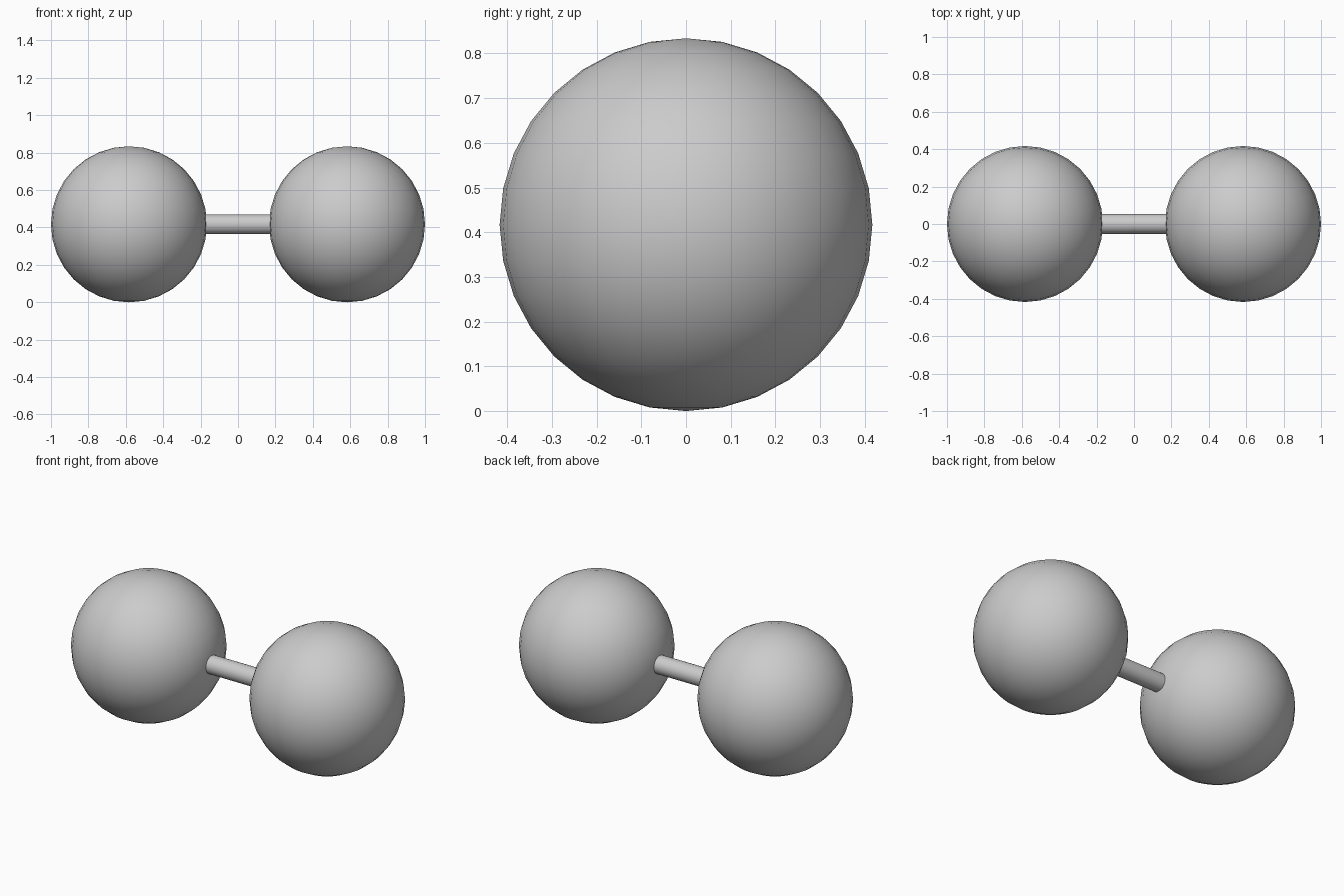
import bpy
import math

if "Cube" in bpy.data.objects:
    bpy.data.objects.remove(bpy.data.objects["Cube"])

R = 0.417        # ball radius
CX = 1.0 - R     # ball centre offset
ROD_R = 0.053


def smooth(obj, name):
    obj.name = name
    bpy.ops.object.shade_smooth_by_angle(angle=math.radians(40))


# Two balls, left and right
for side, name in ((-1, "left_ball"), (1, "right_ball")):
    bpy.ops.mesh.primitive_uv_sphere_add(segments=32, ring_count=16, radius=R,
                                         location=(side * CX, 0, R))
    smooth(bpy.context.object, name)

# Connecting rod, ends buried just inside the balls
bpy.ops.mesh.primitive_cylinder_add(vertices=32, radius=ROD_R, depth=2 * (CX - R) + 0.06,
                                    location=(0, 0, R), rotation=(0, math.pi / 2, 0))
smooth(bpy.context.object, "connecting_rod")
